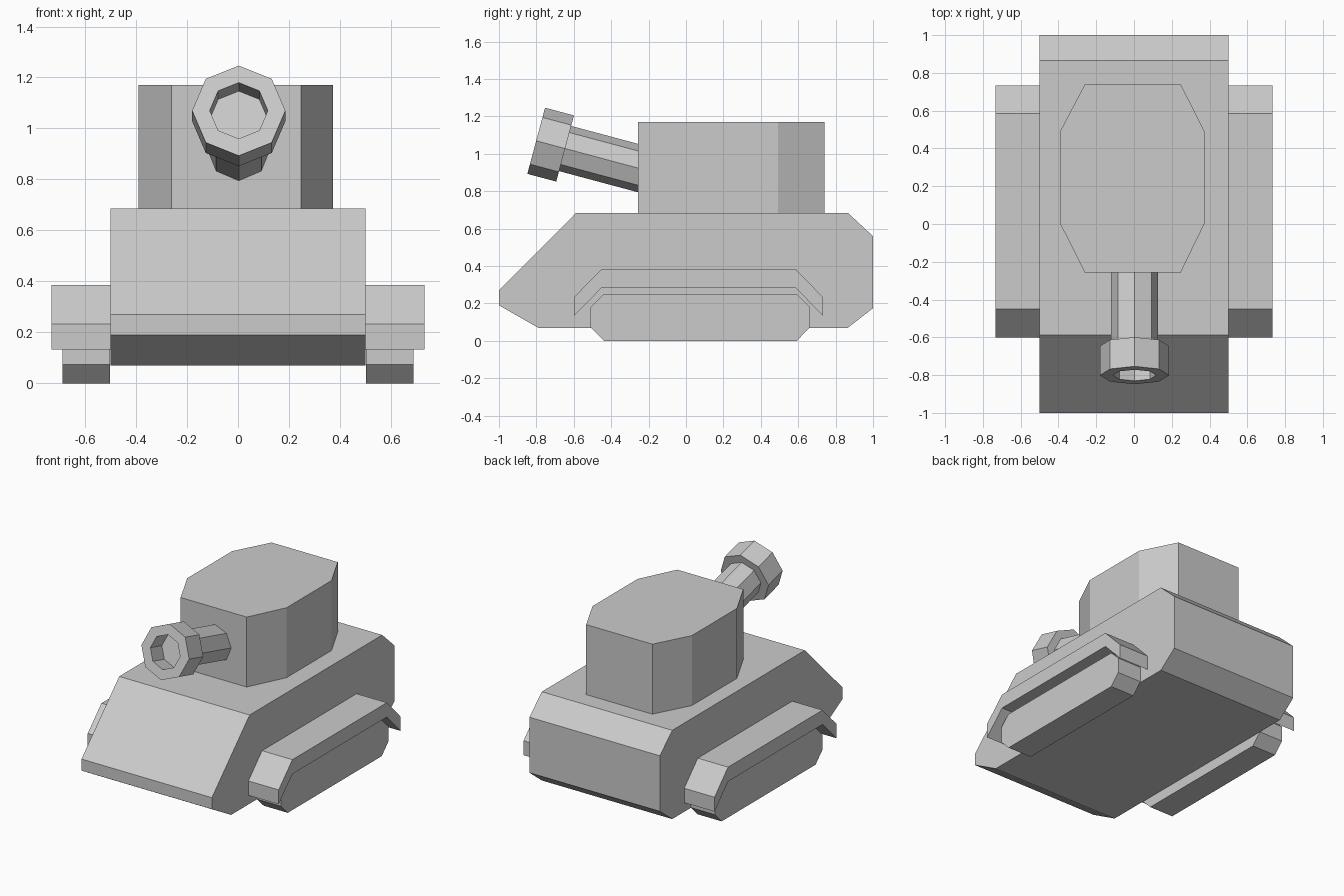
import bpy, bmesh, math
from mathutils import Matrix, Vector

if "Cube" in bpy.data.objects:
    bpy.data.objects.remove(bpy.data.objects["Cube"])


def finish(name, bm):
    bmesh.ops.recalc_face_normals(bm, faces=bm.faces[:])
    mesh = bpy.data.meshes.new(name)
    bm.to_mesh(mesh)
    bm.free()
    obj = bpy.data.objects.new(name, mesh)
    bpy.context.collection.objects.link(obj)
    return obj


def extrude_outline(name, points, offset):
    """Extrude a closed outline of 3D points by an offset."""
    bm = bmesh.new()
    face = bm.faces.new([bm.verts.new(p) for p in points])
    new = bmesh.ops.extrude_face_region(bm, geom=[face], use_keep_orig=True)["geom"]
    moved = [v for v in new if isinstance(v, bmesh.types.BMVert)]
    bmesh.ops.translate(bm, verts=moved, vec=offset)
    return finish(name, bm)


def side_prism(name, profile, x0, x1):
    return extrude_outline(name, [(x0, y, z) for y, z in profile], (x1 - x0, 0, 0))


def turned(name, profile, sides, matrix):
    """Rings of (distance, radius) along local z, capped at both ends."""
    bm = bmesh.new()
    rings = []
    for d, r in profile:
        angles = [2 * math.pi * i / sides for i in range(sides)]
        rings.append([bm.verts.new((r * math.cos(a), r * math.sin(a), d)) for a in angles])
    for a, b in zip(rings, rings[1:]):
        for i in range(sides):
            j = (i + 1) % sides
            bm.faces.new((a[i], a[j], b[j], b[i]))
    bm.faces.new(rings[0])
    bm.faces.new(rings[-1])
    bm.transform(matrix)
    return finish(name, bm)


# Hull with sloped front plate
side_prism("hull", [(-1, 0.27), (-0.587, 0.685), (0.865, 0.685), (1, 0.56),
                    (1, 0.175), (0.865, 0.07), (-0.79, 0.07), (-1, 0.19)], -0.5, 0.5)

# Turret: box with chamfered corners
turret_outline = [(-0.26, -0.257), (0.247, -0.257), (0.372, 0), (0.372, 0.493),
                  (0.247, 0.74), (-0.26, 0.74), (-0.39, 0.493), (-0.39, 0)]
extrude_outline("turret", [(x, y, 0.685) for x, y in turret_outline], (0, 0, 0.485))

# Tracks and bent fenders on both sides
track = [(-0.51, 0.18), (-0.44, 0.25), (0.592, 0.25), (0.663, 0.18),
         (0.663, 0.073), (0.592, 0), (-0.437, 0), (-0.51, 0.073)]
fender = [(-0.6, 0.133), (-0.6, 0.233), (-0.45, 0.385), (0.585, 0.385),
          (0.733, 0.233), (0.733, 0.133), (0.585, 0.285), (-0.45, 0.285)]
for side, s in (("left", -1), ("right", 1)):
    side_prism(side + "_track", track, s * 0.503, s * 0.688)
    side_prism(side + "_fender", fender, s * 0.5, s * 0.732)

# Octagonal gun raised 15 degrees, with hollow muzzle
aim = Vector((0, -math.cos(math.radians(15)), math.sin(math.radians(15))))
up = Vector((1, 0, 0)).cross(aim)
place = Matrix((Vector((1, 0, 0)), up, aim)).transposed()
# columns of the frame: local x, y, z = side, cross, aim
frame = Matrix((Vector((1, 0, 0)), aim.cross(Vector((1, 0, 0))), aim)).transposed().to_4x4()
turned("gun", [(-0.05, 0.125), (0.4, 0.125), (0.4, 0.183), (0.56, 0.183),
               (0.56, 0.114), (0.43, 0.114)], 8,
       Matrix.Translation((0.003, -0.26, 0.925)) @ frame)
